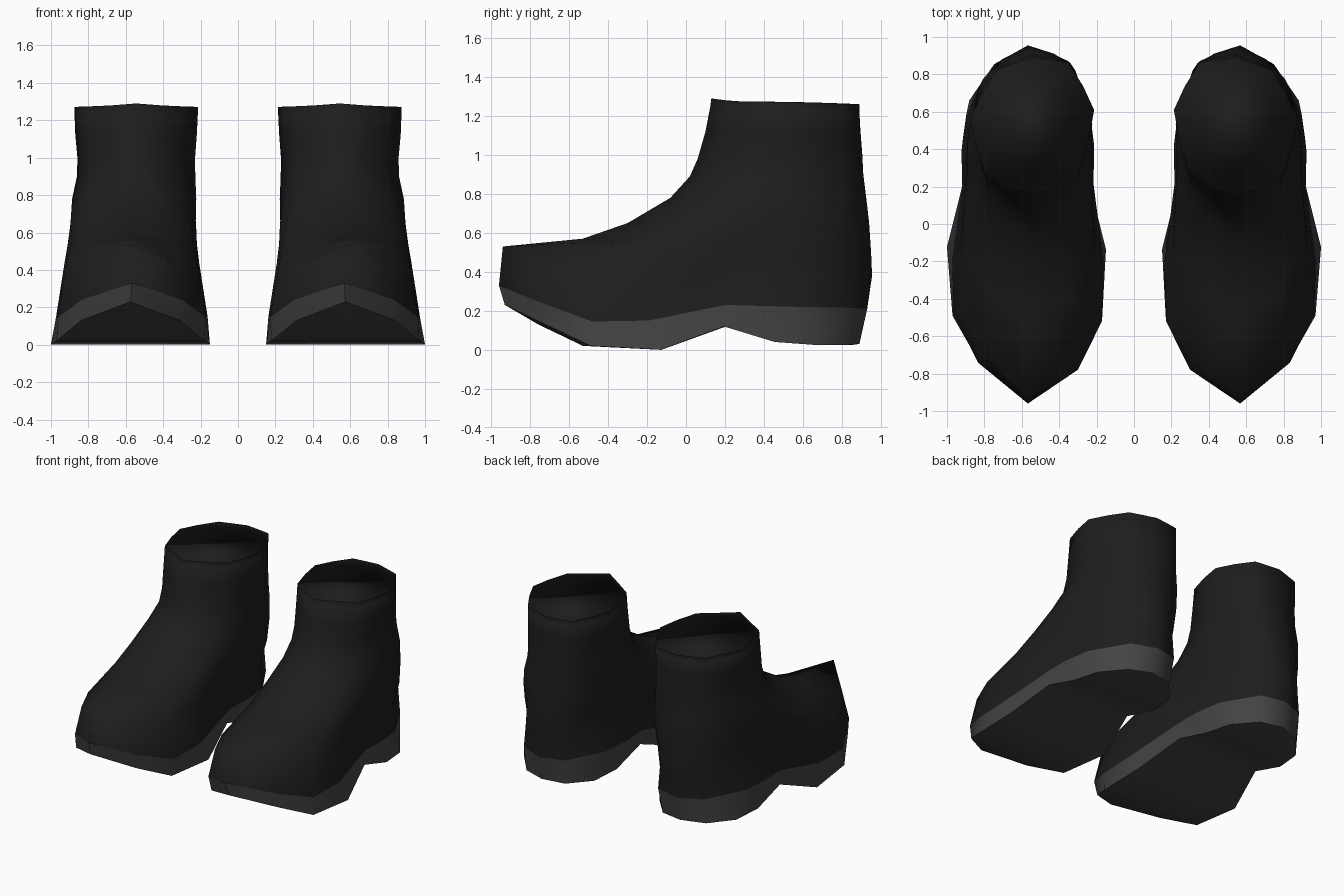
import bpy, bmesh, math

cube = bpy.data.objects.get("Cube")
if cube:
    bpy.data.objects.remove(cube, do_unlink=True)


def material(name, value):
    mat = bpy.data.materials.new(name)
    mat.use_nodes = True
    color = (value, value, value, 1)
    mat.diffuse_color = color
    bsdf = mat.node_tree.nodes["Principled BSDF"]
    bsdf.inputs["Base Color"].default_value = color
    bsdf.inputs["Roughness"].default_value = 0.9
    return mat


black = material("black leather", 0.0125)
grey = material("grey rubber", 0.056)

# Footprint and shaft outlines: position from front (0) to back (1), and width
FOOT_T = [0, .115, .24, .42, .54, .7, .83, .96, 1]
FOOT_W = [0, .65, .95, .98, .88, .87, .81, .43, 0]
SHAFT_T = [0, .1, .2, .4, .6, .77, .94, .97, 1]
SHAFT_W = [0, .4, .77, .91, 1, .82, .58, .3, 0]
N = len(FOOT_T)


def loop(ys, zs, widths, x_in, x_out):
    """Closed loop: toe to heel along the outside, back along the inside."""
    mid, half, skew = (x_in + x_out) / 2, (x_out - x_in) / 2, .04
    points = list(zip(ys, zs, widths))
    outer = [(mid + half * w, y * (1 - skew * w), z) for y, z, w in points]
    inner = [(mid - half * w, y * (1 + skew * w), z) for y, z, w in points]
    return outer + inner[-2:0:-1]


def shaft_loop(y0, z0, y1, z1, x_in, x_out, blend, sag):
    """Tilted loop blending from the footprint to the shaft outline."""
    ts = [a + (b - a) * blend for a, b in zip(FOOT_T, SHAFT_T)]
    ws = [a + (b - a) * blend for a, b in zip(FOOT_W, SHAFT_W)]
    ys = [y0 + (y1 - y0) * t for t in ts]
    zs = [z0 + (z1 - z0) * t - sag * w * (1 - t) ** 3 for t, w in zip(ts, ws)]
    return loop(ys, zs, ws, x_in, x_out)


def loft(name, loops, side, mat, cap, angle):
    """Skin the loops and close the loop numbered cap."""
    bm = bmesh.new()
    rings = [[bm.verts.new((side * x, y, z)) for x, y, z in r] for r in loops]
    count = len(rings[0])
    for a, b in zip(rings, rings[1:]):
        for i in range(count):
            j = (i + 1) % count
            bm.faces.new((a[i], a[j], b[j], b[i]))
    end = rings[cap]
    for i in range(N - 1):
        strip = [end[i], end[i + 1], end[-i - 1], end[-i % count]]
        bm.faces.new(list(dict.fromkeys(strip)))
    bmesh.ops.recalc_face_normals(bm, faces=bm.faces)
    mesh = bpy.data.meshes.new(name)
    bm.to_mesh(mesh)
    bm.free()
    mesh.materials.append(mat)
    obj = bpy.data.objects.new(name, mesh)
    bpy.context.collection.objects.link(obj)
    bpy.ops.object.select_all(action='DESELECT')
    obj.select_set(True)
    bpy.context.view_layer.objects.active = obj
    bpy.ops.object.shade_smooth_by_angle(angle=math.radians(angle))


# Sole: tread edge with raised arch and toe, and the welt above it
tread = loop([-.93, -.74, -.51, -.13, .2, .47, .68, .84, .89],
             [.23, .13, .02, 0, .12, .04, .025, .025, .03],
             [0, .62, .93, 1, .8, .8, .72, .4, 0], .15, 1)
welt = loop([-.96, -.76, -.5, -.2, .21, .4, .6, .87, .93],
            [.33, .24, .145, .15, .23, .225, .22, .215, .21],
            [0, .64, .95, .97, .84, .85, .79, .43, 0], .15, .985)

# Upper: toe wall, instep, ankle, shaft, insole level and open rim
upper = [welt] + [shaft_loop(*r) for r in (
    (-.94, .53, .955, .38, .2, .935, 0, .16),
    (-.53, .57, .95, .5, .205, .925, .3, .01),
    (-.3, .65, .94, .65, .205, .915, .5, 0),
    (-.08, .78, .925, .78, .215, .895, .8, 0),
    (.02, .89, .91, .9, .228, .862, 1, 0),
    (.06, .98, .905, 1, .23, .858, 1, 0),
    (.1, 1.12, .895, 1.13, .22, .87, 1, 0),
    (.125, 1.25, .89, 1.22, .215, .874, 1, .015),
    (.13, 1.29, .89, 1.26, .213, .875, 1, .025))]

for side, label in ((1, "left"), (-1, "right")):
    loft(label + "_sole", [tread, welt], side, grey, 0, 45)
    loft(label + "_boot_upper", upper, side, black, -2, 180)
